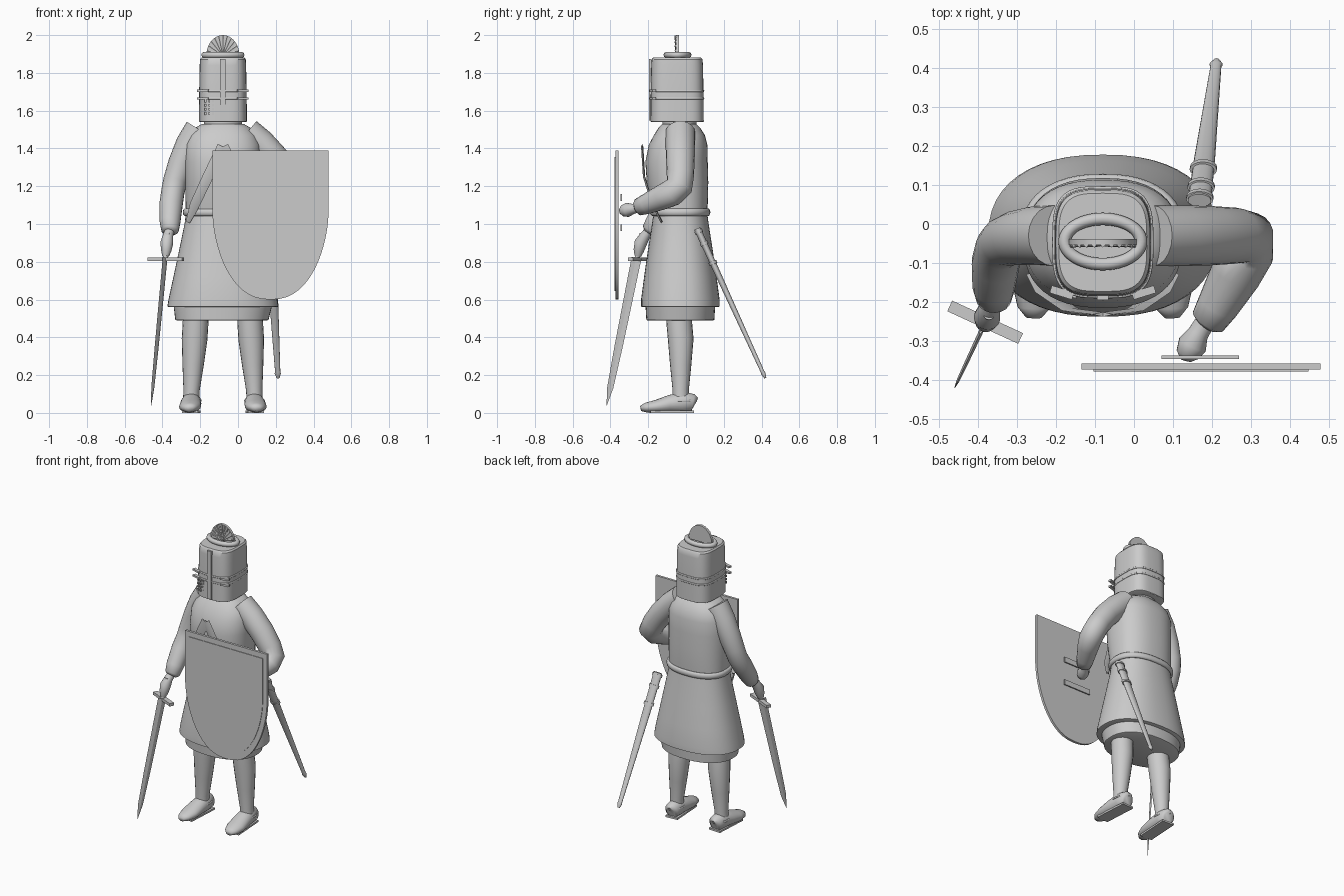
import bpy, bmesh, math
from mathutils import Vector, Matrix

if "Cube" in bpy.data.objects:
    bpy.data.objects.remove(bpy.data.objects["Cube"])

V = Vector
CX = -0.08  # centre line of the body

steel = bpy.data.materials.new("grey_steel")
steel.diffuse_color = (0.6, 0.6, 0.6, 1)
steel.use_nodes = True
steel.node_tree.nodes["Principled BSDF"].inputs["Base Color"].default_value = steel.diffuse_color


def finish(name, bm, angle=35):
    bmesh.ops.recalc_face_normals(bm, faces=bm.faces)
    me = bpy.data.meshes.new(name)
    bm.to_mesh(me)
    bm.free()
    ob = bpy.data.objects.new(name, me)
    bpy.context.collection.objects.link(ob)
    me.materials.append(steel)
    bpy.ops.object.select_all(action='DESELECT')
    ob.select_set(True)
    bpy.context.view_layer.objects.active = ob
    bpy.ops.object.shade_smooth_by_angle(angle=math.radians(angle))
    return ob


def skin(bm, rings, closed=False):
    """Bridge rings of points; cap the ends unless closed."""
    vs = [[bm.verts.new(p) for p in r] for r in rings]
    n = len(vs[0])
    pairs = list(zip(vs, vs[1:])) + ([(vs[-1], vs[0])] if closed else [])
    for a, b in pairs:
        for i in range(n):
            j = (i + 1) % n
            bm.faces.new((a[i], a[j], b[j], b[i]))
    if not closed:
        bm.faces.new(vs[0])
        bm.faces.new(vs[-1])


def oval(cx, cy, z, rx, ry, e=2.0, n=48):
    """Horizontal superellipse ring."""
    out = []
    for i in range(n):
        t = 2 * math.pi * i / n
        c, s = math.cos(t), math.sin(t)
        out.append(V((cx + rx * math.copysign(abs(c) ** (2 / e), c),
                      cy + ry * math.copysign(abs(s) ** (2 / e), s), z)))
    return out


def stack(name, rows, e=2.0, angle=35):
    """Loft of ovals: rows of (cx, cy, z, rx, ry)."""
    bm = bmesh.new()
    skin(bm, [oval(*r, e) for r in rows])
    return finish(name, bm, angle)


def limb(name, pts, side=None, n=20, angle=50):
    """Tube along points (x, y, z, r_side, r_other); side fixes the section axis."""
    P = [V(p[:3]) for p in pts]
    bm = bmesh.new()
    rings = []
    u = V(side) if side else V((0, 1, 0))
    for i, p in enumerate(pts):
        t = (P[min(i + 1, len(P) - 1)] - P[max(i - 1, 0)]).normalized()
        u = (u - t * u.dot(t)).normalized()
        w = t.cross(u)
        rings.append([P[i] + u * p[3] * math.cos(2 * math.pi * k / n)
                      + w * p[-1] * math.sin(2 * math.pi * k / n) for k in range(n)])
    skin(bm, rings)
    return finish(name, bm, angle)


def hoop(name, cx, cy, z, rx, ry, w, h, e=2.0):
    """Horizontal oval ring with a rounded section."""
    bm = bmesh.new()
    rings = [oval(cx, cy, z + h * math.sin(a), rx + w * math.cos(a), ry + w * math.cos(a), e)
             for a in [2 * math.pi * k / 10 for k in range(10)]]
    skin(bm, rings, closed=True)
    return finish(name, bm, 60)


def box(name, loc, size, rot_z=0.0):
    bm = bmesh.new()
    bmesh.ops.create_cube(bm, size=1, matrix=Matrix.Translation(loc)
                          @ Matrix.Rotation(rot_z, 4, 'Z') @ Matrix.Diagonal((*size, 1)))
    return finish(name, bm)


def slab(name, outline, y0, y1):
    """Plate from an (x, z) outline, extruded along y."""
    bm = bmesh.new()
    skin(bm, [[V((x, y, z)) for x, z in outline] for y in (y0, y1)])
    return finish(name, bm)


# torso, skirt, hem and belt
stack("torso", [(CX, -0.03, 1.02, .195, .14), (CX, -0.035, 1.1, .197, .15), (CX, -0.045, 1.22, .2, .163),
                (CX, -0.05, 1.33, .203, .165), (CX, -0.042, 1.42, .2, .155), (CX, -0.035, 1.47, .18, .135),
                (CX, -0.035, 1.51, .145, .11), (CX, -0.035, 1.53, .11, .09)], 2.4)
stack("skirt", [(CX, -0.03, .56, .285, .2), (CX, -0.03, .563, .294, .208), (CX, -0.03, .6, .288, .208),
                (CX, -0.03, .72, .262, .192), (CX, -0.03, .86, .232, .172), (CX, -0.03, 1.0, .203, .15),
                (CX, -0.03, 1.06, .195, .142)], 2.3)
stack("under_skirt", [(CX - .005, -0.03, .49, .24, .175), (CX - .005, -0.03, .493, .247, .18),
                      (CX, -0.03, .575, .262, .185)], 2.3)
hoop("belt", CX, -0.03, 1.062, .2, .147, .012, .02, 2.3)

# chest chevron
for s in (-1, 1):
    limb("chest_band", [(CX, -.232, 1.41, .006, .03), (CX + s * .08, -.222, 1.25, .006, .028),
                        (CX + s * .15, -.175, 1.1, .006, .026), (CX + s * .185, -.13, 1.01, .006, .012)],
         side=(0, 1, 0), n=4)

# neck and helmet
HY = -0.047
stack("neck", [(CX, -.035, 1.47, .1, .09), (CX, -.035, 1.56, .1, .09)])
stack("helmet", [(CX, HY, 1.54, .122, .137), (CX, HY, 1.543, .127, .141), (CX, HY, 1.68, .126, .14),
                 (CX, HY, 1.84, .123, .137), (CX, HY, 1.872, .121, .134), (CX, HY, 1.882, .113, .126)], 3.4)
for z in (1.665, 1.705):
    hoop("helmet_band", CX, HY, z, .126, .14, .004, .006, 3.4)
    for s in (-1, 1):
        box("eye_slit_rim", (CX + s * .105, -.176, z), (.06, .02, .012), s * .3)
box("nose_bar", (CX, -.189, 1.71), (.03, .012, .325))
for i in range(3):
    for j in range(4):
        box("breath_hole", (CX - .092 + i * .02, -.186 + (.005 if i == 0 else 0), 1.585 + j * .022),
            (.01, .008, .014))
hoop("crest_ring", CX, -.045, 1.895, .098, .058, .016, .016)

# fan crest with ribs
arc = [(CX + .088 * math.cos(math.pi * k / 24), 1.89 + .11 * math.sin(math.pi * k / 24)) for k in range(25)]
slab("crest_fan", arc, -.054, -.038)
for k in range(1, 12):
    a = math.pi * k / 12
    limb("crest_rib", [(CX, -.054, 1.89, .002, .002),
                       (CX + .086 * math.cos(a), -.054, 1.89 + .108 * math.sin(a), .006, .006)], n=6)

# sleeves and hands
limb("right_sleeve", [(-.205, -.03, 1.5, .078), (-.255, -.03, 1.42, .076), (-.3, -.035, 1.32, .07),
                      (-.332, -.045, 1.23, .064), (-.345, -.06, 1.17, .062), (-.355, -.1, 1.1, .062),
                      (-.36, -.16, 1.01, .055), (-.36, -.19, .965, .046), (-.362, -.197, .955, .03)])
limb("right_hand", [(-.36, -.19, .97, .025), (-.37, -.215, .94, .027), (-.377, -.24, .9, .034),
                    (-.38, -.25, .86, .028), (-.383, -.255, .83, .018)])
limb("left_sleeve", [(.048, -.03, 1.485, .078), (.12, -.03, 1.425, .078), (.2, -.03, 1.34, .076),
                     (.26, -.03, 1.255, .072), (.288, -.035, 1.2, .072), (.287, -.075, 1.165, .072),
                     (.26, -.13, 1.14, .066), (.215, -.21, 1.105, .054), (.19, -.25, 1.09, .046),
                     (.184, -.258, 1.087, .03)])
limb("left_hand", [(.19, -.24, 1.09, .025), (.165, -.28, 1.08, .027), (.15, -.31, 1.075, .038),
                   (.137, -.335, 1.07, .03), (.133, -.35, 1.068, .014)])

# legs, shoes and spurs
for s, side in ((-1, "right"), (1, "left")):
    def X(d):
        return CX + s * d
    limb(side + "_leg", [(X(.142), -.04, .56, .068), (X(.145), -.035, .47, .068), (X(.15), -.028, .39, .068),
                         (X(.158), -.028, .25, .056), (X(.166), -.028, .12, .043), (X(.168), -.028, .06, .043)])
    limb(side + "_shoe", [(X(.163), .044, .045, .03, .04), (X(.164), .035, .05, .045, .05),
                          (X(.166), -.02, .057, .05, .057), (X(.17), -.09, .047, .056, .046),
                          (X(.174), -.16, .034, .058, .034), (X(.177), -.215, .028, .042, .025),
                          (X(.178), -.24, .024, .02, .014)], side=(1, 0, 0), angle=70)
    box(side + "_sole", (X(.168), -.075, .006), (.085, .23, .012), s * .06)
    hoop(side + "_spur_strap", X(.167), -.02, .065, .05, .062, .005, .006)
    limb(side + "_spur", [(X(.166), .03, .062, .01), (X(.166), .065, .062, .006), (X(.166), .11, .062, .002)], n=8)
    limb(side + "_spur_point", [(X(.166), .055, .06, .005), (X(.166), .035, .085, .002)], n=6)

# shield outline: straight sides curving into a point
SX = .172
half = [(.307, 1.39), (.307, 1.06)] + [
    (.307 * math.cos(a) ** .85, 1.06 - .46 * math.sin(a) ** 1.15)
    for a in [math.pi / 2 * k / 14 for k in range(1, 14)]] + [(0, .6)]
outline = [(SX + x, z) for x, z in half] + [(SX - x, z) for x, z in half[-2::-1]]
slab("shield", outline, -.374, -.358)
slab("shield_panel", [(SX + (x - SX) * .9, 1.04 + (z - 1.04) * .9) for x, z in outline], -.378, -.373)
for z in (1.14, .98):
    box("shield_grip", (.17, -.342, z), (.2, .008, .035))

# sword
box("sword_guard", (-.382, -.252, .813), (.2, .03, .02), -.43)
limb("sword_handle", [(-.384, -.258, .82, .014), (-.372, -.232, .95, .014)], n=12)
a, b = V((-.386, -.262, .82)), V((-.46, -.42, .04))
limb("sword_blade", [(*a.lerp(b, t), w, d) for t, w, d in
                     ((0, .029, .006), (.6, .024, .005), (.88, .018, .004), (1, .001, .001))],
     side=(-.43, -.9, 0), n=4, angle=20)

# scabbard with collars
a, b = V((.168, .06, .975)), V((.212, .42, .185))
limb("scabbard", [(*a.lerp(b, t), w, d) for t, w, d in
                  ((0, .03, .018), (.3, .027, .016), (.96, .014, .01), (.97, .017, .012), (1, .008, .006))],
     side=(1, 0, 0), n=16)
for t in (.02, .1, .23):
    limb("scabbard_collar", [(*a.lerp(b, t + k), .035, .022) for k in (-.01, .01)], side=(1, 0, 0), n=16)
